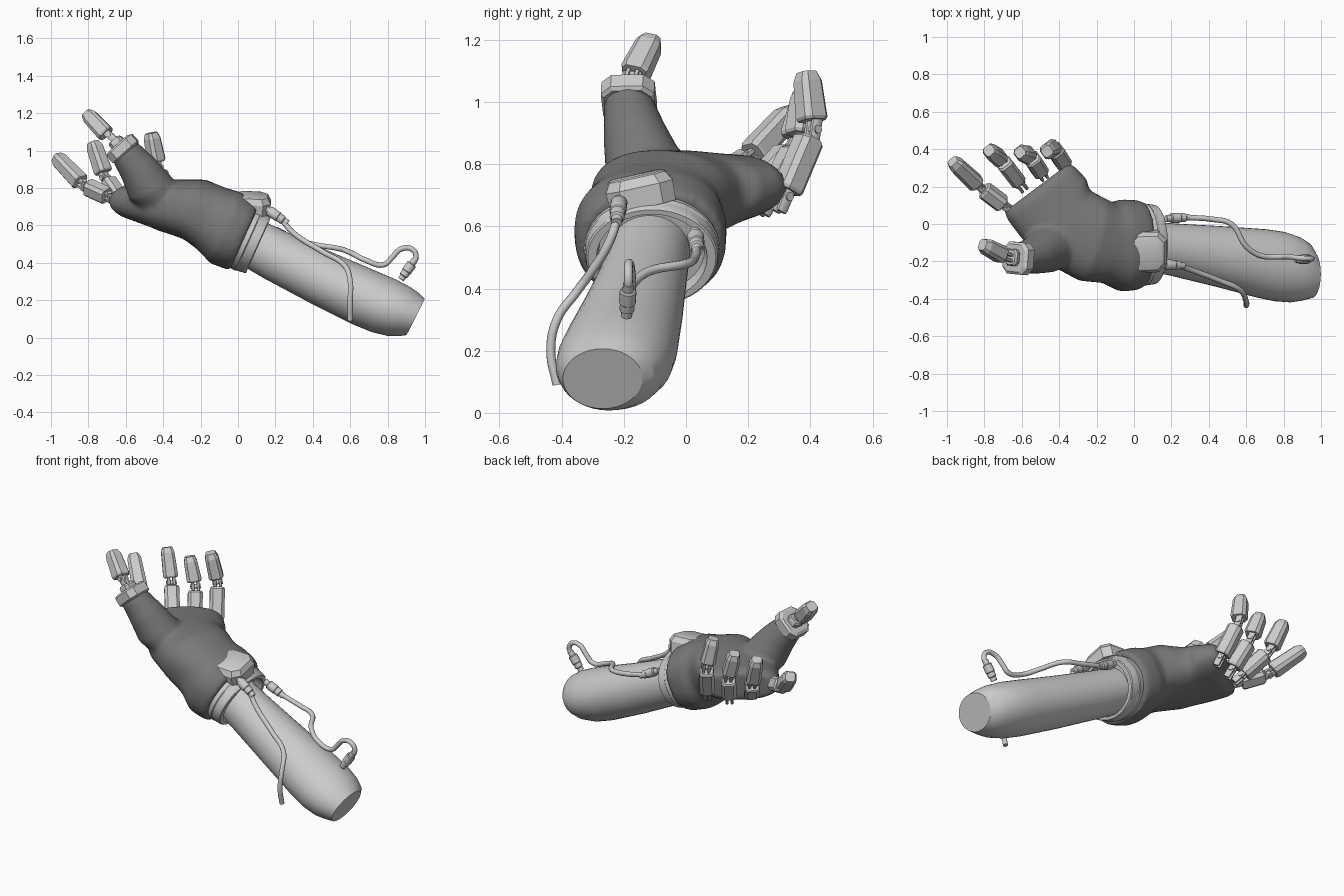
import bpy, bmesh, math
from mathutils import Vector as V

if "Cube" in bpy.data.objects:
    bpy.data.objects.remove(bpy.data.objects["Cube"])

dark = bpy.data.materials.new("dark_fabric")
dark.diffuse_color = (0.19, 0.19, 0.19, 1)
dark.use_nodes = True
dark.node_tree.nodes["Principled BSDF"].inputs["Base Color"].default_value = dark.diffuse_color

def ellipse(n, p=1.0):
    pts = []
    for i in range(n):
        a = 2 * math.pi * i / n
        c, s = math.cos(a), math.sin(a)
        pts.append((math.copysign(abs(c) ** p, c), math.copysign(abs(s) ** p, s)))
    return pts

CHAMFER = [(1, -.6), (1, .6), (.6, 1), (-.6, 1), (-1, .6), (-1, -.6), (-.6, -1), (.6, -1)]

def loft(bm, sections, profile, hint=None):
    """Skin rings given as (centre, axis, half width, half height)."""
    rings = []
    for c, n, ru, rv in sections:
        c, n = V(c), V(n).normalized()
        u = V(hint) - n * n.dot(V(hint)) if hint else n.cross(V((0, 0, 1)))
        u.normalize()
        v = u.cross(n)
        rings.append([bm.verts.new(c + u * x * ru + v * y * rv) for x, y in profile])
    k = len(profile)
    for a, b in zip(rings, rings[1:]):
        for i in range(k):
            bm.faces.new((a[i], a[(i + 1) % k], b[(i + 1) % k], b[i]))
    bm.faces.new(rings[0][::-1])
    bm.faces.new(rings[-1])

def finish(name, bm, angle=35, mat=None):
    bmesh.ops.recalc_face_normals(bm, faces=bm.faces)
    me = bpy.data.meshes.new(name)
    bm.to_mesh(me)
    bm.free()
    ob = bpy.data.objects.new(name, me)
    bpy.context.collection.objects.link(ob)
    me.shade_smooth()
    me.set_sharp_from_angle(angle=math.radians(angle))
    if mat:
        me.materials.append(mat)
    return ob

def rod(bm, a, b, r, n=12):
    a, b = V(a), V(b)
    d = b - a
    h = (0, 0, 1) if abs(d.z) < .7 * d.length else (1, 0, 0)
    loft(bm, [(a, d, r, r), (b, d, r, r)], ellipse(n), h)

def block(bm, a, b, w, h, tip, hint):
    """Chamfered bar with bevelled ends; tip scales the far end."""
    a, b = V(a), V(b)
    d = b - a
    e = d.normalized() * .01
    loft(bm, [(a, d, w * .88, h * .88), (a + e, d, w, h),
              (b - e * (3 if tip < 1 else 1), d, w * (tip * .5 + .5), h * (tip * .5 + .5)),
              (b, d, w * tip * .85, h * tip * .8)], CHAMFER, hint)

# forearm
bm = bmesh.new()
ax = (.9, -.14, -.42)
loft(bm, [((.03, -.115, .53), ax, .13, .13), ((.2, -.135, .44), ax, .139, .138),
          ((.45, -.172, .318), ax, .162, .148), ((.68, -.21, .212), ax, .184, .156),
          ((.78, -.228, .17), ax, .187, .155), ((.86, -.245, .14), ax, .176, .144),
          ((.91, -.257, .124), ax, .156, .128), ((.95, -.268, .11), (.89, 0, -.45), .128, .108)],
     ellipse(40))
finish("forearm", bm, 28)

# glove: palm and thumb sleeve merged by remeshing
bm = bmesh.new()
w = (-.91, 0, .41)
loft(bm, [((.035, -.11, .535), w, .23, .192), ((.0, -.113, .555), w, .242, .2),
          ((-.065, -.115, .587), w, .246, .207), ((-.14, -.10, .635), (-.9, .1, .4), .217, .182),
          ((-.23, -.08, .685), (-.9, .25, .3), .232, .168),
          ((-.36, -.01, .705), (-.8, .5, .15), .228, .142),
          ((-.43, .085, .718), (-.65, .75, .05), .235, .118),
          ((-.495, .165, .728), (-.6, .8, 0), .23, .102),
          ((-.52, .195, .728), (-.6, .8, 0), .215, .08)], ellipse(36, .85))
loft(bm, [((-.36, -.1, .70), (-.4, -.1, .9), .12, .12), ((-.46, -.13, .79), (-.4, -.1, .9), .13, .13),
          ((-.53, -.165, .90), (-.5, -.15, .8), .102, .105),
          ((-.61, -.186, 1.0), (-.65, -.05, .75), .08, .082)], ellipse(28))
glove = finish("glove", bm, 35, dark)
rm = glove.modifiers.new("merge", 'REMESH')
rm.mode, rm.voxel_size, rm.use_smooth_shade = 'VOXEL', .014, True
sm = glove.modifiers.new("soften", 'SMOOTH')
sm.factor, sm.iterations = .5, 4

# stepped wrist collar with recessed mouth
bm = bmesh.new()
n = V((.91, 0, -.41))
c = V((.035, -.11, .535))
loft(bm, [(c + n * t, n, a, b) for t, a, b in
          ((-.02, .215, .178), (.025, .22, .182), (.03, .216, .178), (.05, .216, .176),
           (.08, .212, .172), (.085, .206, .168), (.085, .178, .152), (.03, .17, .145))], ellipse(40))
finish("wrist_collar", bm)

# control housing on the collar
bm = bmesh.new()
up = V((.05, -.22, 1))
c = V((.073, -.15, .725))
loft(bm, [(c + up * t, up, a, b) for t, a, b in
          ((-.06, .106, .095), (.005, .11, .102), (.035, .092, .085), (.04, .082, .075))],
     CHAMFER, (0, 1, .22))
finish("wrist_housing", bm, 25)

# fingers: root, middle joint, tip
S = (.8, .6, 0)
fingers = {
    "index": ((-.66, .075, .74), (-.825, .2, .815), (-.97, .335, .965), (.6, -.75, .2)),
    "middle": ((-.595, .195, .69), (-.71, .345, .855), (-.775, .393, 1.045), S),
    "ring": ((-.485, .255, .655), (-.555, .365, .865), (-.61, .383, 1.035), S),
    "little": ((-.365, .305, .665), (-.43, .408, .91), (-.465, .388, 1.095), S),
}

def hinge(bm, p, d, side):
    """Two lugs and a cross pin around joint p."""
    d = d.normalized()
    s = (side - d * side.dot(d)).normalized()
    for k in (-1, 1):
        block(bm, p + s * k * .015 - d * .055, p + s * k * .015 + d * .055, .009, .018, 1, side)
    rod(bm, p - s * .03, p + s * .03, .014)

for name, (r, m, t, side) in fingers.items():
    r, m, t, side = V(r), V(m), V(t), V(side)
    d0, d1 = (m - r).normalized(), (t - m).normalized()
    bm = bmesh.new()
    block(bm, r + d0 * .055, m - d0 * .028, .043, .043, 1, side)
    finish(name + "_lower_segment", bm, 15)
    bm = bmesh.new()
    block(bm, m + d1 * .03, t, .043, .045, .78, side)
    finish(name + "_tip", bm, 15)
    bm = bmesh.new()
    hinge(bm, m, d0 + d1, side)
    hinge(bm, r + d0 * .035, d0, side)
    finish(name + "_hinges", bm)

# thumb collar, hinge and tip
Y = V((0.1, 1, 0))
bm = bmesh.new()
block(bm, (-.594, -.185, .985), (-.64, -.182, 1.037), .086, .088, 1, Y)
finish("thumb_collar", bm, 15)
bm = bmesh.new()
block(bm, (-.63, -.18, 1.02), (-.662, -.178, 1.06), .045, .04, 1, Y)
hinge(bm, V((-.69, -.172, 1.085)), V((-.7, .2, .6)), Y)
finish("thumb_hinge", bm)
bm = bmesh.new()
block(bm, (-.705, -.166, 1.088), (-.81, -.11, 1.2), .046, .045, .78, Y)
finish("thumb_tip", bm, 15)

# cables
def cable(name, pts, r=.0145):
    cu = bpy.data.curves.new(name, 'CURVE')
    cu.dimensions, cu.bevel_depth, cu.bevel_resolution = '3D', r, 3
    cu.use_fill_caps = True
    sp = cu.splines.new('BEZIER')
    sp.resolution_u = 6
    sp.bezier_points.add(len(pts) - 1)
    for b, p in zip(sp.bezier_points, pts):
        b.co = p
        b.handle_left_type = b.handle_right_type = 'AUTO'
    bpy.context.collection.objects.link(bpy.data.objects.new(name, cu))

cable("outer_cable", [(.235, -.22, .63), (.29, -.24, .565), (.45, -.3, .46), (.57, -.355, .385),
                      (.6, -.415, .3), (.6, -.435, .2), (.6, -.415, .09)])
cable("inner_cable", [(.27, .035, .53), (.42, .025, .495), (.52, 0, .48), (.6, -.12, .455),
                      (.68, -.17, .415), (.78, -.175, .39), (.825, -.175, .43), (.87, -.18, .473),
                      (.93, -.185, .473), (.952, -.185, .43), (.925, -.187, .39)])

# cable plugs: thick sleeve with a thinner neck at each end
for name, a, b in (("outer_plug", (.165, -.215, .68), (.245, -.222, .625)),
                   ("inner_plug", (.195, .03, .57), (.275, .035, .53)),
                   ("arm_plug", (.93, -.186, .395), (.883, -.19, .328))):
    a, b = V(a), V(b)
    e = (b - a).normalized()
    bm = bmesh.new()
    loft(bm, [(a + (b - a) * t, e, r, r) for t, r in
              ((-.3, .018), (0, .018), (.0, .023), (.06, .027), (.6, .027), (.64, .024),
               (.95, .024), (1, .018), (1.25, .018))], ellipse(16), (0, 1, 0))
    finish(name, bm)
